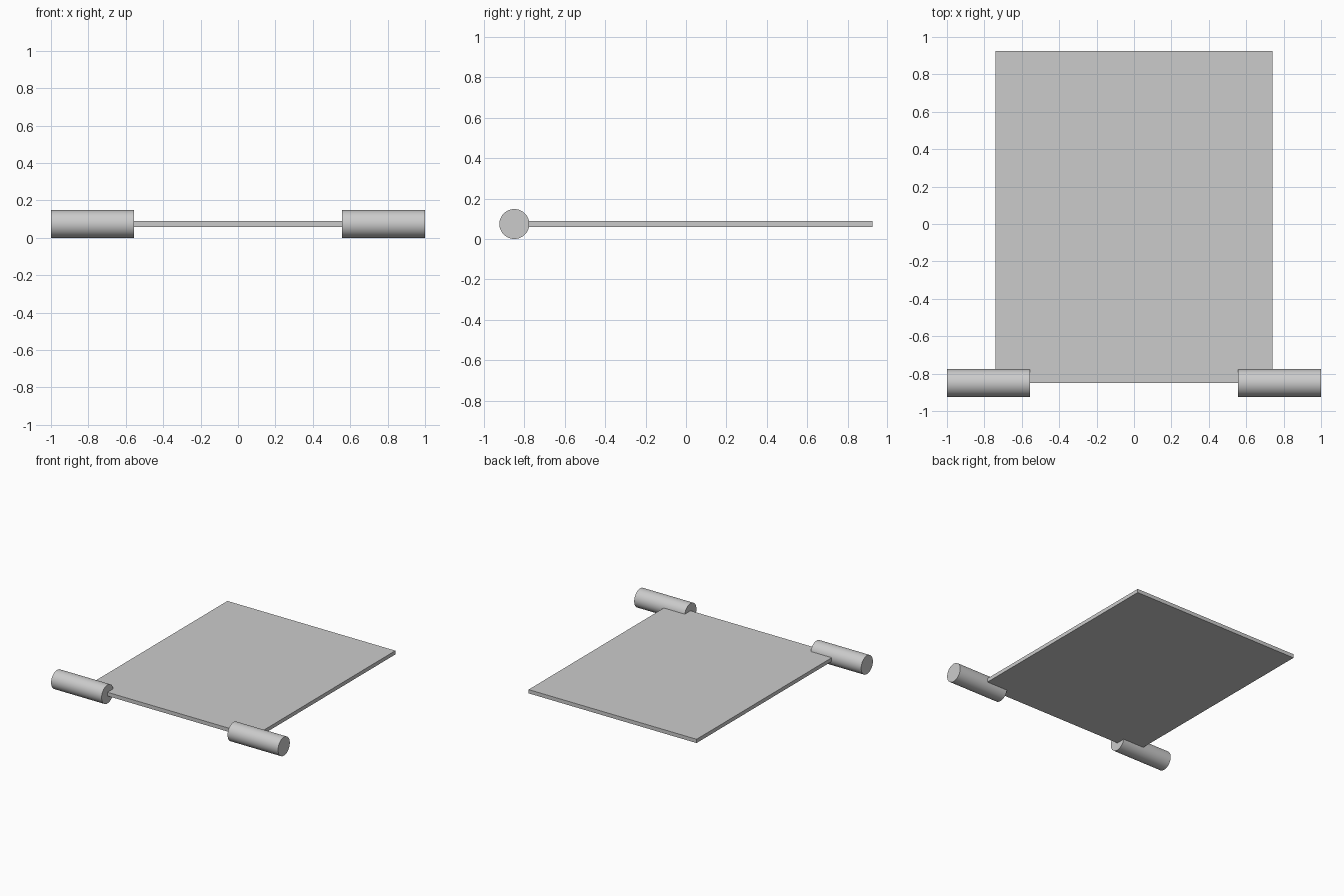
import bpy
import math

# Remove the default object
cube = bpy.data.objects.get("Cube")
if cube:
    bpy.data.objects.remove(cube, do_unlink=True)

RADIUS = 0.074
AXIS_Y = -0.85
BACK_Y = 0.924
ROLLER_LENGTH = 0.445

# Single grey material
grey = bpy.data.materials.new("light grey")
grey.use_nodes = True
colour = (0.6, 0.6, 0.6, 1.0)
grey.diffuse_color = colour
grey.node_tree.nodes["Principled BSDF"].inputs["Base Color"].default_value = colour

# Flat panel, its front edge ending on the roller axis
bpy.ops.mesh.primitive_cube_add(size=1, location=(0, (AXIS_Y + BACK_Y) / 2, RADIUS))
panel = bpy.context.object
panel.name = "panel"
panel.scale = (1.48, BACK_Y - AXIS_Y, 0.03)
bpy.ops.object.transform_apply(location=False, rotation=False, scale=True)
panel.data.materials.append(grey)

# Rollers at the two front corners
for side, name in ((1, "left_roller"), (-1, "right_roller")):
    bpy.ops.mesh.primitive_cylinder_add(
        vertices=64, radius=RADIUS, depth=ROLLER_LENGTH,
        location=(side * (1 - ROLLER_LENGTH / 2), AXIS_Y, RADIUS),
        rotation=(0, math.pi / 2, 0))
    roller = bpy.context.object
    roller.name = name
    roller.data.materials.append(grey)
    bpy.ops.object.shade_smooth_by_angle(angle=math.radians(30))
